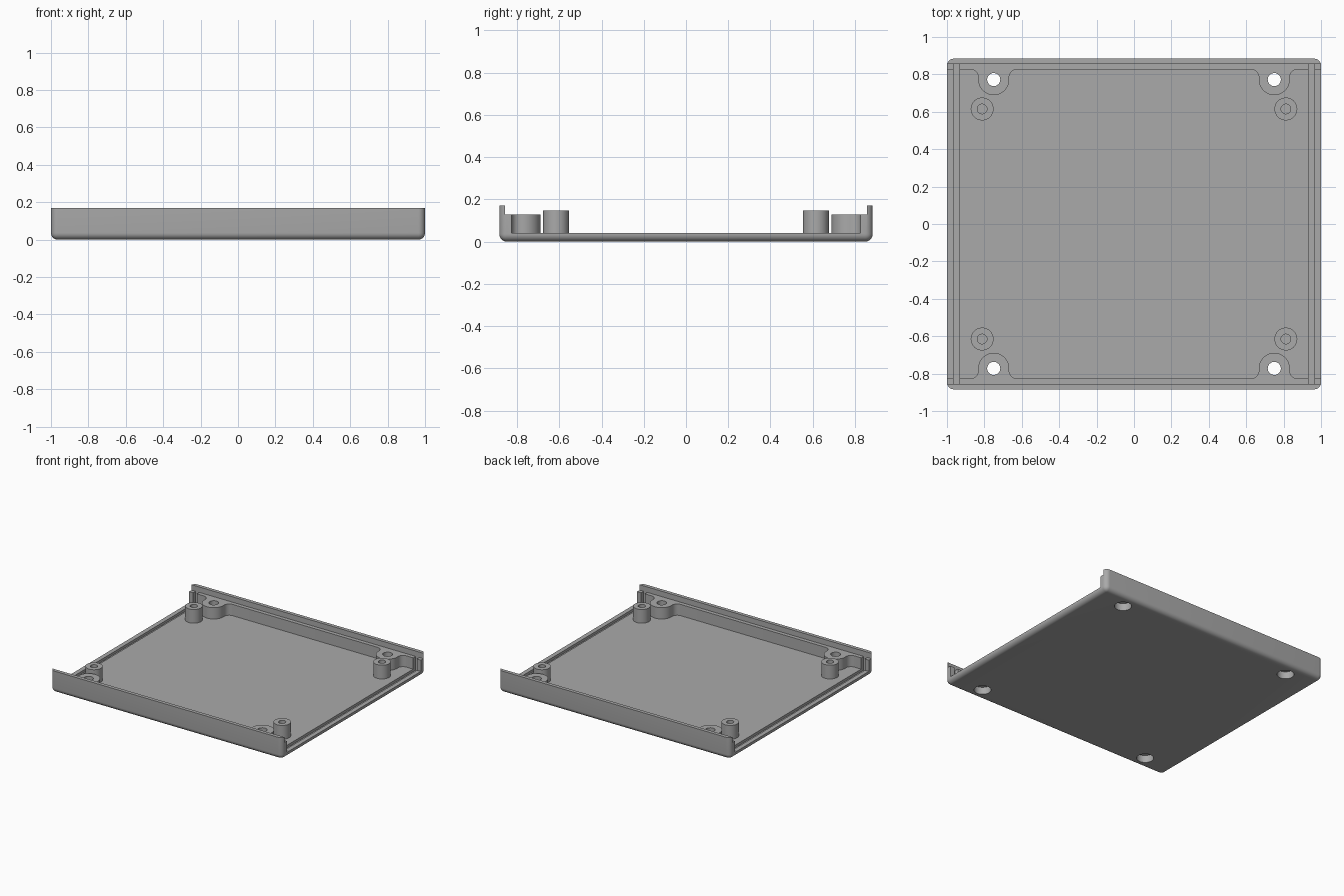
import bpy, bmesh
from math import atan2, cos, pi, sin, sqrt

HX, HY, HEIGHT = 1.0, 0.884, 0.17
FLOOR, LEDGE = 0.04, 0.128
WALL_Y, LIP_Y = 0.826, 0.856
SCREW_X, SCREW_Y, BOSS_R, FILLET = 0.75, 0.772, 0.083, 0.042
POST_X, POST_Y, POST_TOP = 0.812, 0.615, 0.147
ABOVE = 0.3

cube = bpy.data.objects.get("Cube")
if cube:
    bpy.data.objects.remove(cube, do_unlink=True)

grey = bpy.data.materials.new("plain grey")
grey.use_nodes = True
colour = (0.4, 0.4, 0.4, 1)
grey.diffuse_color = colour
grey.node_tree.nodes["Principled BSDF"].inputs["Base Color"].default_value = colour


def make(name, bm):
    mesh = bpy.data.meshes.new(name)
    bmesh.ops.recalc_face_normals(bm, faces=bm.faces)
    bm.to_mesh(mesh)
    bm.free()
    mesh.materials.append(grey)
    obj = bpy.data.objects.new(name, mesh)
    bpy.context.collection.objects.link(obj)
    return obj


def prism(name, outline, z0, z1):
    bm = bmesh.new()
    base = bm.faces.new([bm.verts.new((x, y, z0)) for x, y in outline])
    top = bmesh.ops.extrude_face_region(bm, geom=[base])["geom"]
    verts = [v for v in top if isinstance(v, bmesh.types.BMVert)]
    bmesh.ops.translate(bm, verts=verts, vec=(0, 0, z1 - z0))
    return make(name, bm)


def box(name, x0, x1, hy, z0, z1):
    return prism(name, [(x0, -hy), (x1, -hy), (x1, hy), (x0, hy)], z0, z1)


def arc(cx, cy, r, a0, a1, n):
    angles = [a0 + (a1 - a0) * i / n for i in range(n + 1)]
    return [(cx + r * cos(a), cy + r * sin(a)) for a in angles]


def cylinder(name, x, y, r, z0, z1):
    return prism(name, arc(x, y, r, 0, 2 * pi, 40)[:-1], z0, z1)


def activate(obj):
    bpy.ops.object.select_all(action='DESELECT')
    obj.select_set(True)
    bpy.context.view_layer.objects.active = obj


def cut(obj, cutter):
    activate(obj)
    mod = obj.modifiers.new("cut", 'BOOLEAN')
    mod.operation, mod.solver, mod.object = 'DIFFERENCE', 'EXACT', cutter
    bpy.ops.object.modifier_apply(modifier=mod.name)
    bpy.data.objects.remove(cutter, do_unlink=True)


def smooth(obj):
    activate(obj)
    bpy.ops.object.shade_smooth_by_angle(angle=pi / 6)


# Tray block with rounded upright and bottom edges
tray = box("tray", -HX, HX, HY, 0, HEIGHT)
bm = bmesh.new()
bm.from_mesh(tray.data)
edges = [e for e in bm.edges if min(v.co.z for v in e.verts) < 0.01]
bmesh.ops.bevel(bm, geom=edges, offset=0.036, segments=7, profile=0.5, affect='EDGES')
bm.to_mesh(tray.data)
bm.free()

# Cavity outline that leaves the four filleted screw bosses on the walls
fy = WALL_Y - FILLET
dx = sqrt((BOSS_R + FILLET) ** 2 - (fy - SCREW_Y) ** 2)
tilt = atan2(fy - SCREW_Y, dx)
side = arc(SCREW_X - dx, fy, FILLET, pi / 2, -tilt, 8)
side += arc(SCREW_X, SCREW_Y, BOSS_R, pi - tilt, 2 * pi + tilt, 24)[1:-1]
side += arc(SCREW_X + dx, fy, FILLET, pi + tilt, pi / 2, 8)
side.append((HX + 0.1, WALL_Y))
back = [(-x, y) for x, y in reversed(side)] + side
outline = back + [(x, -y) for x, y in reversed(back)]
cut(tray, prism("cavity", outline, FLOOR, ABOVE))

# Ledge behind the thin outer lip
cut(tray, box("lip_space", -1.1, 1.1, LIP_Y, LEDGE, ABOVE))

# Slots for the end panels
for s in (-1, 1):
    x0, x1 = sorted((s * 0.933, s * 0.965))
    cut(tray, box("panel_slot", x0, x1, LIP_Y, 0.02, ABOVE))

# Screw holes with wide recesses underneath, and hollow posts
for sx, nx in ((-1, "right"), (1, "left")):
    for sy, ny in ((-1, "front"), (1, "back")):
        x, y = sx * SCREW_X, sy * SCREW_Y
        cut(tray, cylinder("screw_hole", x, y, 0.035, -0.1, ABOVE))
        cut(tray, cylinder("screw_recess", x, y, 0.06, -0.1, 0.056))
        x, y = sx * POST_X, sy * POST_Y
        post = cylinder(f"{ny}_{nx}_post", x, y, 0.061, FLOOR - 0.01, POST_TOP)
        cut(post, cylinder("post_hole", x, y, 0.026, FLOOR, ABOVE))
        smooth(post)

smooth(tray)
